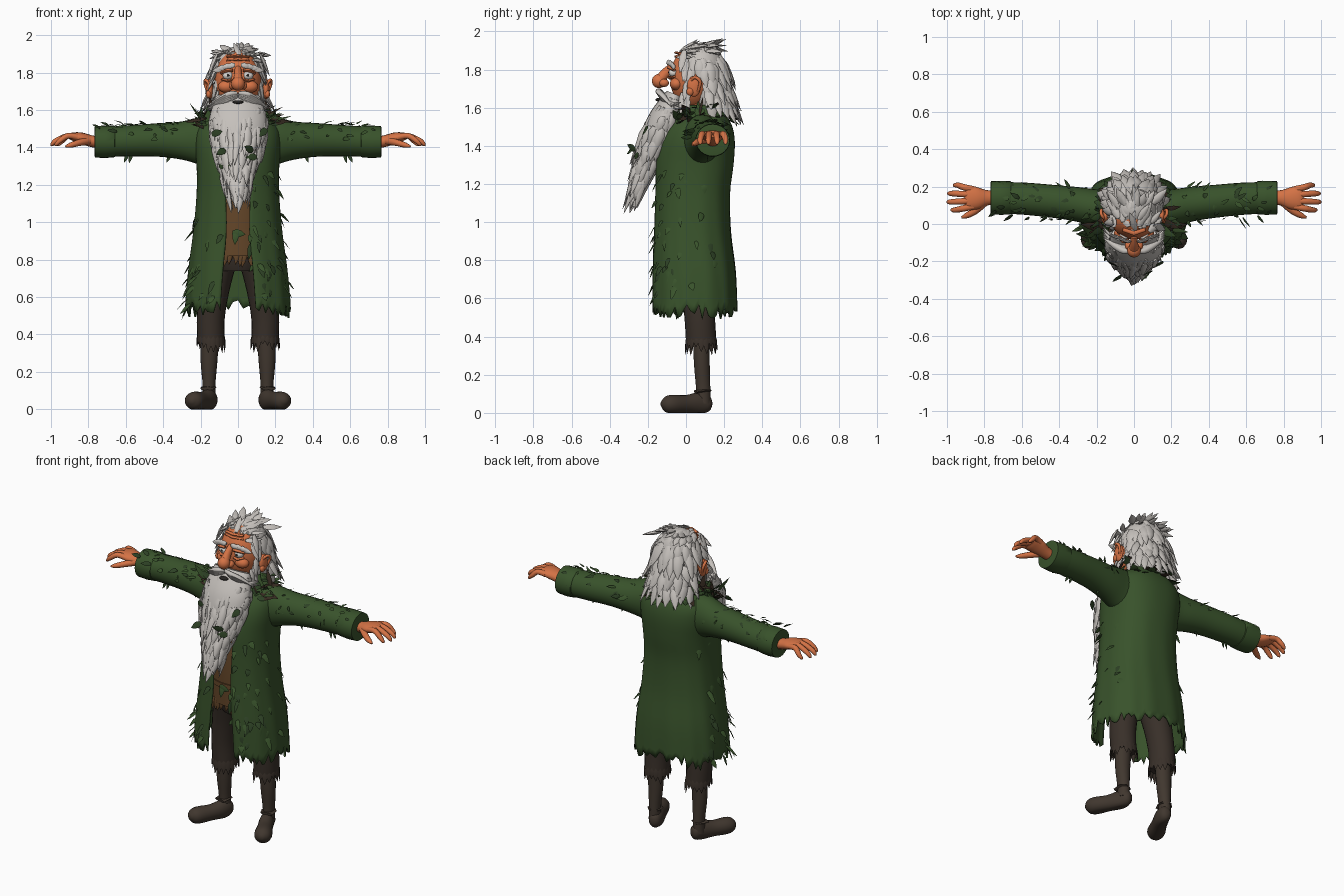
import bpy, bmesh, math, random
from mathutils import Vector, Matrix

random.seed(7)
R = random.uniform
SIDES = (-1, 1)


def material(name, rgb):
    m = bpy.data.materials.new(name)
    m.diffuse_color = (*rgb, 1)
    return m


GREEN = material("coat green", (0.040, 0.085, 0.024))
LEAF = material("leaf dark green", (0.026, 0.052, 0.018))
BARK = material("dead leaf brown", (0.035, 0.022, 0.014))
HAIR = material("grey hair", (0.56, 0.53, 0.50))
SKIN = material("skin", (0.66, 0.17, 0.06))
SHIRT = material("shirt brown", (0.13, 0.062, 0.022))
PANTS = material("trouser brown", (0.040, 0.029, 0.022))
SOCK = material("boot brown", (0.052, 0.038, 0.028))
WHITE = material("eye white", (0.75, 0.72, 0.68))
BLACK = material("dark pupil", (0.02, 0.018, 0.016))


def finish(name, bm, mat, angle=50):
    bmesh.ops.recalc_face_normals(bm, faces=bm.faces[:])
    me = bpy.data.meshes.new(name)
    bm.to_mesh(me)
    bm.free()
    o = bpy.data.objects.new(name, me)
    bpy.context.collection.objects.link(o)
    me.materials.append(mat)
    bpy.ops.object.select_all(action='DESELECT')
    o.select_set(True)
    bpy.context.view_layer.objects.active = o
    bpy.ops.object.shade_smooth_by_angle(angle=math.radians(angle))
    return o


def refine(rows, n=4):
    """Smooth curve through rows of numbers."""
    out, last = [], len(rows) - 1
    for i in range(last):
        q = zip(rows[max(i - 1, 0)], rows[i], rows[i + 1], rows[min(i + 2, last)])
        q = list(q)
        for k in range(n):
            t = k / n
            out.append(tuple(0.5 * (2*b + (c-a)*t + (2*a-5*b+4*c-d)*t*t + (3*b-a-3*c+d)*t**3)
                             for a, b, c, d in q))
    return out + [tuple(rows[-1])]


def at(rows, z):
    """Interpolate rows that start with a rising z."""
    for a, b in zip(rows, rows[1:]):
        if z <= b[0]:
            t = max(0, (z - a[0]) / (b[0] - a[0]))
            return [p + (q - p) * t for p, q in zip(a, b)]
    return rows[-1]


def tube(bm, pts, sides=12, hint=(0, 0, 1)):
    """Loft ellipses; each point is x, y, z, half width, half height."""
    c = [Vector(p[:3]) for p in pts]
    rings = []
    for i, p in enumerate(pts):
        t = (c[min(i + 1, len(c) - 1)] - c[max(i - 1, 0)]).normalized()
        s = t.cross(Vector(hint)).normalized()
        n = s.cross(t)
        rings.append([bm.verts.new(c[i] + s * math.cos(k * math.tau / sides) * p[3]
                                   + n * math.sin(k * math.tau / sides) * p[4]) for k in range(sides)])
    for a, b in zip(rings, rings[1:]):
        for k in range(sides):
            j = (k + 1) % sides
            bm.faces.new((a[k], a[j], b[j], b[k]))
    bm.faces.new(rings[0][::-1])
    bm.faces.new(rings[-1])


def lock(bm, base, d, length, w, n, curl=0.0, th=0.35, sides=6):
    """Tapered tuft or leaf starting at base along d, curling toward n."""
    base, d, n = Vector(base), Vector(d).normalized(), Vector(n).normalized()
    pts = []
    for t, k, b in ((0, .5, 0), (.3, 1, .5), (.65, .75, .7), (1, .06, 1)):
        p = base + d * length * t + n * curl * b
        pts.append((*p, w * k, w * k * th))
    tube(bm, pts, sides, n)


def ball(bm, c, r, seg=20):
    bmesh.ops.create_uvsphere(bm, u_segments=seg, v_segments=seg // 2 + 2, radius=1,
                              matrix=Matrix.Translation(c) @ Matrix.Diagonal((*r, 1)))


def mx(rows, s):
    return [(r[0] * s, *r[1:]) for r in rows]


# coat: open-fronted shell with ragged hem (z, half width, front y, back y, half gap)
COAT = refine([(.57, .275, -.180, .265, .095), (.75, .258, -.175, .255, .080), (.95, .232, -.165, .230, .062),
               (1.15, .215, -.16, .225, .066), (1.30, .215, -.16, .243, .075), (1.42, .225, -.14, .25, .07),
               (1.50, .212, -.10, .237, .05), (1.56, .15, -.05, .205, .03), (1.61, .10, .0, .17, .02)], 4)


def coat_point(u, z):
    _, rx, yf, yb, gap = at(COAT, z)
    a0 = math.asin((gap / rx) ** (1 / .85))
    a = a0 + (math.tau - 2 * a0) * u
    s, c = math.sin(a), math.cos(a)
    f = 1 + .012 * math.sin(13 * a + 3 * z) * min(1, max(0, 1.4 - z))
    sx = math.copysign(abs(s) ** .85, s) * f
    sy = math.copysign(abs(c) ** .85, c) * f
    n = Vector((s, -c, 0)).normalized()
    return Vector((rx * sx, (yf + yb) / 2 - (yb - yf) / 2 * sy, z)), n


bm = bmesh.new()
N = 84
jag = [R(-.055, .03) - .03 * abs(math.sin(j / N * math.tau)) for j in range(N + 1)]
grid = []
for row in COAT:
    line = []
    for j in range(N + 1):
        p, n = coat_point(j / N, row[0])
        p.z += jag[j] * max(0, 1 - (row[0] - .57) / .1)
        line.append(bm.verts.new(p))
    grid.append(line)
for a, b in zip(grid, grid[1:]):
    for j in range(N):
        bm.faces.new((a[j], a[j + 1], b[j + 1], b[j]))
coat = finish("coat", bm, GREEN)
mod = coat.modifiers.new("cloth thickness", 'SOLIDIFY')
mod.thickness, mod.offset = .012, 0

# sleeves and turned cuffs
bm = bmesh.new()
for s in SIDES:
    tube(bm, mx(refine([(.08, .08, 1.42, .11, .14), (.19, .085, 1.435, .10, .13), (.30, .105, 1.437, .092, .102),
                        (.42, .12, 1.44, .088, .090), (.58, .135, 1.435, .086, .083), (.70, .14, 1.43, .084, .080)]), s), 24)
    tube(bm, mx([(.655, .14, 1.432, .082, .078), (.66, .14, 1.432, .089, .084), (.71, .14, 1.43, .091, .087),
                 (.765, .14, 1.43, .089, .084), (.768, .14, 1.43, .07, .066)], s), 24)
finish("sleeves", bm, GREEN)

# leaves and tatters on coat and sleeves
green_bm, dark_bm, brown_bm = bmesh.new(), bmesh.new(), bmesh.new()
for i in range(130):
    u = R(0, .33) if i % 2 else R(.67, 1)
    p, n = coat_point(u, R(.58, 1.3) if i % 4 else R(.54, .72))
    lock((green_bm, dark_bm)[i % 3 == 0], p, (R(-.7, .7), R(-.4, .4), -1), R(.04, .085), R(.010, .018), n, R(.004, .025), .2, 4)
for s in SIDES:
    for i in range(46):
        x, a = R(.24, .74), R(-1.4, 1.5)
        n = Vector((0, -math.sin(a), math.cos(a)))
        p = Vector((x * s, .105 + .05 * (x - .3), 1.437)) + n * (.092 - .012 * (x - .3))
        lock((green_bm, dark_bm)[i % 2], p, (s * R(.3, 1), R(-.6, .6), R(-.5, .1)), R(.03, .06), R(.008, .015), n, R(.006, .022), .2, 4)
    for x in (.36, .57, .59):
        lock(dark_bm, (x * s, .12, 1.365), (s * R(.2, .5), 0, -1), .05, .010, (0, -1, 0), .01, .2, 4)
    # shoulder leaf bundles
    for i in range(24):
        a = R(-.6, 2.6)
        d = Vector((s * math.cos(a), R(-.5, .2), abs(math.sin(a)) * .7))
        lock((green_bm, dark_bm, brown_bm)[i % 3], (s * R(.13, .21), R(-.05, .10), R(1.50, 1.57)),
             d, R(.06, .10), R(.014, .024), (0, -.4, 1), R(-.03, .03), .2, 4)
    lock(brown_bm, (.17 * s, -.02, 1.555), (s, .2, -.25), .12, .026, (0, -.5, 1), .01, .25, 4)
# leafy collar ring
for i in range(60):
    a = i / 60 * math.tau
    n = Vector((math.sin(a), -math.cos(a), 0))
    p = Vector((.145 * n.x, .09 + .135 * n.y, R(1.54, 1.60)))
    lock((dark_bm, brown_bm, green_bm)[i % 3], p, n + Vector((R(-.6, .6), 0, R(-.6, .5))), R(.05, .085), R(.016, .026),
         (0, 0, 1), R(-.03, .02), .22, 4)
# leaves caught in the beard
for x, y, z in ((-.14, -.2, 1.47), (.15, -.2, 1.5), (-.07, -.275, 1.39), (.08, -.265, 1.38), (.10, -.25, 1.35), (-.1, -.24, 1.3)):
    lock(dark_bm, (x, y, z), (R(-1, 1), -.2, R(-.6, .3)), .06, .020, (R(-.3, .3), -1, .2), .01, .2, 4)
finish("coat_leaves", green_bm, GREEN)
finish("dark_leaves", dark_bm, LEAF)
finish("dead_leaves", brown_bm, BARK)

# shirt with ragged tail, belt and buckle
bm = bmesh.new()
tube(bm, [(0, .04, 1.5, .16, .12), (0, .035, 1.3, .18, .165), (0, .035, 1.0, .18, .165), (0, .035, .82, .185, .16)], 32, (0, 1, 0))
for i in range(13):
    x = -.12 + i * .02
    lock(bm, (x, -.105, .85), (R(-.2, .2), 0, -1), R(.06, .10), .016, (0, -1, 0), 0, .4)
tube(bm, [(0, .035, .965, .186, .171), (0, .035, .935, .186, .171)], 32, (0, 1, 0))
finish("shirt_and_belt", bm, SHIRT)
bm = bmesh.new()
lock(bm, (-.03, -.142, .945), (1, 0, -.15), .07, .022, (0, -1, 0), .004, .3, 4)
lock(bm, (-.01, -.142, .95), (-.1, 0, -1), .07, .018, (0, -1, 0), .01, .3, 4)
finish("belt_leaf_buckle", bm, GREEN)

# trousers with torn hems
bm = bmesh.new()
tube(bm, [(0, .035, .74, .12, .10), (0, .035, .80, .17, .125), (0, .035, .9, .17, .13)], 24, (0, 1, 0))
for s in SIDES:
    tube(bm, mx(refine([(.145, .08, .37, .073, .08), (.145, .072, .5, .075, .08), (.125, .062, .65, .081, .087),
                        (.095, .05, .80, .09, .105)]), s), 20, (0, 1, 0))
    for i in range(18):
        a = i / 18 * math.tau
        n = Vector((math.cos(a), math.sin(a), 0))
        lock(bm, Vector((s * .145, .08, .40)) + Vector((n.x * .068, n.y * .075, 0)), n * .12 + Vector((0, 0, -1)),
             R(.05, .10), .017, n, 0, .35, 4)
finish("trousers", bm, PANTS)

# lower legs and soft round-toed shoes
bm = bmesh.new()
for s in SIDES:
    tube(bm, mx(refine([(.155, .09, .05, .036, .04), (.155, .09, .13, .034, .038), (.155, .083, .26, .045, .042),
                        (.150, .08, .42, .05, .045)]), s), 18, (0, 1, 0))
    tube(bm, mx([(.142, .122, .117, .030, .006), (.157, .09, .117, .045, .01), (.165, .05, .11, .038, .01)], s), 10)
finish("lower_legs", bm, SOCK)
bm = bmesh.new()
for s in SIDES:
    tube(bm, mx(refine([(.138, .135, .05, .012, .015), (.142, .12, .05, .032, .042), (.155, .07, .05, .042, .058),
                        (.19, 0, .045, .045, .048), (.228, -.07, .045, .052, .05), (.244, -.108, .047, .042, .04),
                        (.251, -.13, .048, .012, .012)], 3), s), 20)
for v in bm.verts:
    v.co.z = max(v.co.z, 0)
finish("shoes", bm, SOCK)

# hands: palm, four fingers, thumb
bm = bmesh.new()
for s in SIDES:
    tube(bm, mx(refine([(.74, .14, 1.425, .036, .032), (.79, .14, 1.435, .042, .031), (.84, .138, 1.45, .060, .030),
                        (.885, .14, 1.458, .062, .022), (.905, .14, 1.456, .05, .012)]), s), 16)
    for y0, y1, tip in ((.093, .075, .978), (.125, .118, 1.0), (.157, .163, .996), (.186, .207, .965)):
        tube(bm, mx(refine([(.86, y0, 1.455, .017, .017), (.91, (y0 + y1) / 2, 1.462, .017, .016),
                            (tip - .025, y1, 1.435, .015, .014), (tip - .005, y1, 1.415, .010, .009), (tip - .001, y1, 1.408, .003, .003)], 3), s), 10)
    tube(bm, mx(refine([(.80, .115, 1.435, .022, .022), (.85, .07, 1.425, .019, .018), (.895, .045, 1.412, .015, .014),
                        (.922, .035, 1.405, .005, .005)]), s), 10)
finish("hands", bm, SKIN)

# head, neck, cheeks, nose, ears, lids
bm = bmesh.new()
ball(bm, (0, .035, 1.755), (.125, .118, .165), 32)
tube(bm, [(0, .08, 1.5, .07, .07), (0, .07, 1.68, .075, .08)], 16, (0, 1, 0))
tube(bm, refine([(0, -.065, 1.82, .018, .02), (0, -.10, 1.79, .021, .025), (0, -.13, 1.755, .028, .028)]), 14, (0, 1, 0))
ball(bm, (0, -.142, 1.74), (.037, .037, .037))
for s in SIDES:
    ball(bm, (s * .028, -.115, 1.73), (.022, .026, .021), 14)
    ball(bm, (s * .062, -.05, 1.725), (.045, .035, .033))
    ball(bm, (s * .15, .042, 1.712), (.018, .036, .055))
    ball(bm, (s * .157, .022, 1.685), (.014, .020, .022), 12)
    tube(bm, mx(refine([(.145, .02, 1.73, .008, .008), (.172, .045, 1.76, .009, .009), (.174, .075, 1.735, .009, .009),
                        (.155, .06, 1.68, .007, .007)]), s), 8, (1, 0, 0))
    tube(bm, mx([(.028, -.09, 1.812, .01, .008), (.058, -.088, 1.812, .014, .010), (.09, -.062, 1.797, .01, .007)], s), 8)
    tube(bm, mx([(.03, -.085, 1.762, .01, .006), (.055, -.084, 1.756, .012, .008), (.085, -.06, 1.764, .01, .006)], s), 8)
for z in (1.865, 1.885):
    tube(bm, [(-.06, -.03, z, .01, .006), (0, -.05, z + .004, .012, .007), (.06, -.03, z, .01, .006)], 8)
finish("head", bm, SKIN)
white_bm, dark_bm = bmesh.new(), bmesh.new()
for s in SIDES:
    ball(white_bm, (s * .055, -.066, 1.785), (.027, .025, .024))
    ball(dark_bm, (s * .053, -.089, 1.785), (.007, .005, .007), 12)
ball(dark_bm, (0, -.14, 1.642), (.03, .02, .010), 12)
finish("eyes", white_bm, WHITE)
finish("pupils_and_mouth", dark_bm, BLACK)

# hair: cap, layered locks, swept crown, sideburns
bm = bmesh.new()
ball(bm, (0, .085, 1.80), (.128, .118, .14), 24)
ball(bm, (0, .14, 1.66), (.13, .09, .13), 24)
for z, r, cy, count in ((1.91, .085, .08, 16), (1.87, .118, .08, 22), (1.82, .132, .085, 24), (1.76, .135, .09, 26),
                        (1.70, .137, .105, 26), (1.65, .14, .115, 26)):
    for i in range(count):
        a = math.tau * (i + R(-.3, .3)) / count
        n = Vector((math.sin(a), -math.cos(a), 0))
        p = Vector((n.x * r, cy + n.y * r * .88, z + R(-.02, .02)))
        if p.y < (0 if z > 1.85 else .05 if z > 1.8 else .1):
            continue
        lock(bm, p, n * .3 + Vector((R(-.25, .25), .12, -1)), R(.10, .16), R(.022, .034), n, R(-.004, .018), .45)
for i in range(44):
    x = R(-.105, .105)
    y = R(-.045, .11)
    z = 1.95 - 2.6 * x * x - 6 * max(0, .04 - y) ** 2
    d = (x * 5 + R(-.35, .35), R(.5, 1), R(-.05, .45) - abs(x) * 3)
    lock(bm, (x, y, z - .025), d, R(.08, .12), R(.016, .026), (x * 3, -.2, 1), R(-.02, .012), .5)
for s in SIDES:
    for i in range(12):
        lock(bm, (s * R(.10, .118), R(-.02, .04), 1.90 - i * .022), (s * (.35 if i < 5 else .1), R(-.3, .1), -1),
             R(.09, .13), .021, (s, -.3, .1), .01, .45)
    # eyebrows
    for x, z in ((.016, 1.842), (.04, 1.838), (.065, 1.83), (.085, 1.82)):
        lock(bm, (s * x, -.10 + x * .4, z), (s, .35, -.3), .06, .016, (0, -1, .3), .012, .6)
finish("hair_and_eyebrows", bm, HAIR)

# beard: solid core with overlapping locks, and moustache
BEARD = refine([(1.08, -.268, .018, .015), (1.2, -.235, .062, .042), (1.33, -.19, .105, .065), (1.45, -.15, .143, .082),
                (1.55, -.105, .155, .085), (1.67, -.055, .12, .05)], 4)
bm = bmesh.new()
tube(bm, [(0, y, z, w, h) for z, y, w, h in BEARD], 24, (0, -1, 0))
z = 1.64
while z > 1.14:
    _, cy, w, h = at(BEARD, z)
    count = max(5, int(w * 110))
    for i in range(count):
        a = -2.0 + 4.0 * (i + R(-.3, .3) + .5) / count
        n = Vector((math.sin(a), -math.cos(a), 0))
        if z > 1.6 and abs(n.x) < .35:
            continue
        p = Vector((n.x * w, cy + n.y * h, z + R(-.02, .02)))
        lock(bm, p, (-n.x * .32 + R(-.12, .12), -.30, -1), min(R(.10, .17), z - 1.055), R(.016, .026), n, R(.004, .018), .5)
    z -= .05
lock(bm, (0, -.25, 1.17), (.02, -.35, -1), .115, .024, (0, -1, 0), .008, .7)
for s in SIDES:
    for i in range(6):
        o = i * .006
        tube(bm, mx(refine([(.006, -.135 + o, 1.69 - o, .010, .010), (.05, -.145 + o, 1.685 - o * 1.4, .016, .014),
                            (.105, -.115 + o, 1.655 - o * 1.6, .016, .013), (.165, -.075 + o * 2, 1.615 + R(-.02, .025), .002, .002)], 3), s), 8)
for i in range(7):
    lock(bm, (-.045 + i * .015, -.13, 1.632), (0, -.45, -1), .10, .018, (0, -1, .2), .012, .5)
finish("beard_and_moustache", bm, HAIR)
